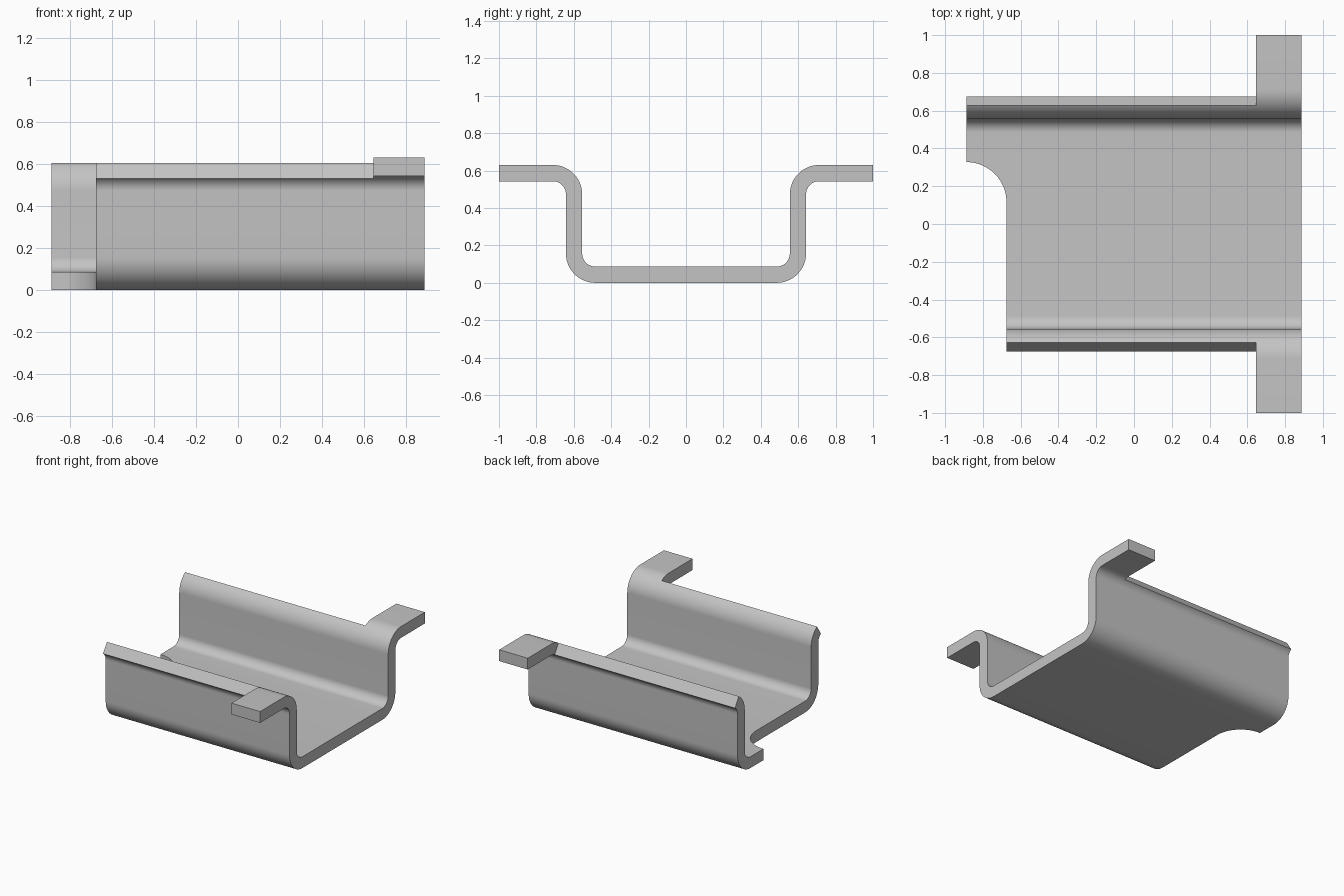
import bpy
from math import cos, sin, radians, sqrt

cube = bpy.data.objects.get("Cube")
if cube:
    bpy.data.objects.remove(cube, do_unlink=True)

# Sheet dimensions
T = 0.087                      # sheet thickness
R_IN, R_OUT = 0.07, 0.157      # bend radii
WALL, TOP = 0.642, 0.63        # outer wall face, overall height
X_LONG, X_SHORT, X_TAB, X_END = -0.888, -0.675, 0.645, 0.888
NOTCH_R = X_SHORT - X_LONG
NOTCH_Y = 0.115
LIP = 57                       # bend angle at which the trimmed lip ends
STEPS = 14


def bend(cy, cz, start, end, r_low, r_high, steps):
    """Pairs of (lower, upper) sheet points around a bend."""
    out = []
    for i in range(steps + 1):
        a = radians(start + (end - start) * i / steps)
        out.append(tuple((cy + r * cos(a), cz + r * sin(a)) for r in (r_low, r_high)))
    return out


def mirrored(stations):
    return [tuple((-y, z) for y, z in pair) for pair in reversed(stations)]


# Half section: lower bend and wall, lip, then the tab
top_y, top_z = WALL + R_IN, TOP - R_OUT
channel = bend(WALL - R_OUT, R_OUT, -90, 0, R_OUT, R_IN, STEPS)
channel += bend(top_y, top_z, 180, 180 - LIP, R_IN, R_OUT, STEPS)
tab = bend(top_y, top_z, 180 - LIP, 90, R_IN, R_OUT, STEPS // 2)[1:]
tab.append(((1, TOP - T), (1, TOP)))

# Floor stations follow the rounded corner notch
floor = []
for i in range(STEPS * 2 + 1):
    y = NOTCH_Y + NOTCH_R * sin(radians(90 * i / (STEPS * 2)))
    floor.append(((y, 0), (y, T)))

half = channel + tab
stations = mirrored(half) + floor + half
n_tab = len(tab)


def x_start(y):
    """Left edge of the sheet at depth y."""
    d = min(max(y - NOTCH_Y, 0), NOTCH_R)
    return X_SHORT - NOTCH_R + sqrt(max(NOTCH_R ** 2 - d ** 2, 0))


# Two layers of vertices, three columns per station
verts = []
for pair in stations:
    for y, z in pair:
        verts += [(x, y, z) for x in (x_start(y), X_TAB, X_END)]


def vid(station, layer, col):
    return station * 6 + layer * 3 + col


# Sheet cells; only the end column continues into the tabs
cells = []
for s in range(len(stations) - 1):
    in_tab = s < n_tab or s >= len(stations) - 1 - n_tab
    for c in ((1,) if in_tab else (0, 1)):
        cells.append([(s, c), (s, c + 1), (s + 1, c + 1), (s + 1, c)])

faces, edges = [], set()
for cell in cells:
    faces.append([vid(s, 1, c) for s, c in cell])
    faces.append([vid(s, 0, c) for s, c in reversed(cell)])
    edges.update(zip(cell, cell[1:] + cell[:1]))

# Cut edges of the sheet
for a, b in edges:
    if (b, a) not in edges:
        faces.append([vid(*p) for p in ((a[0], 0, a[1]), (b[0], 0, b[1]),
                                        (b[0], 1, b[1]), (a[0], 1, a[1]))])

# Keep only the vertices that are used
used = sorted({v for f in faces for v in f})
index = {v: i for i, v in enumerate(used)}
mesh = bpy.data.meshes.new("bent_channel_bracket")
mesh.from_pydata([verts[v] for v in used], [], [[index[v] for v in f] for f in faces])
mesh.validate()
bracket = bpy.data.objects.new("bent_channel_bracket", mesh)
bpy.context.collection.objects.link(bracket)

# Plain grey metal
grey = bpy.data.materials.new("grey_metal")
grey.use_nodes = True
colour = (0.55, 0.55, 0.55, 1)
grey.diffuse_color = colour
grey.node_tree.nodes["Principled BSDF"].inputs["Base Color"].default_value = colour
mesh.materials.append(grey)

# Smooth bends, sharp cut edges
bpy.ops.object.select_all(action="DESELECT")
bracket.select_set(True)
bpy.context.view_layer.objects.active = bracket
bpy.ops.object.shade_smooth_by_angle(angle=radians(30))
